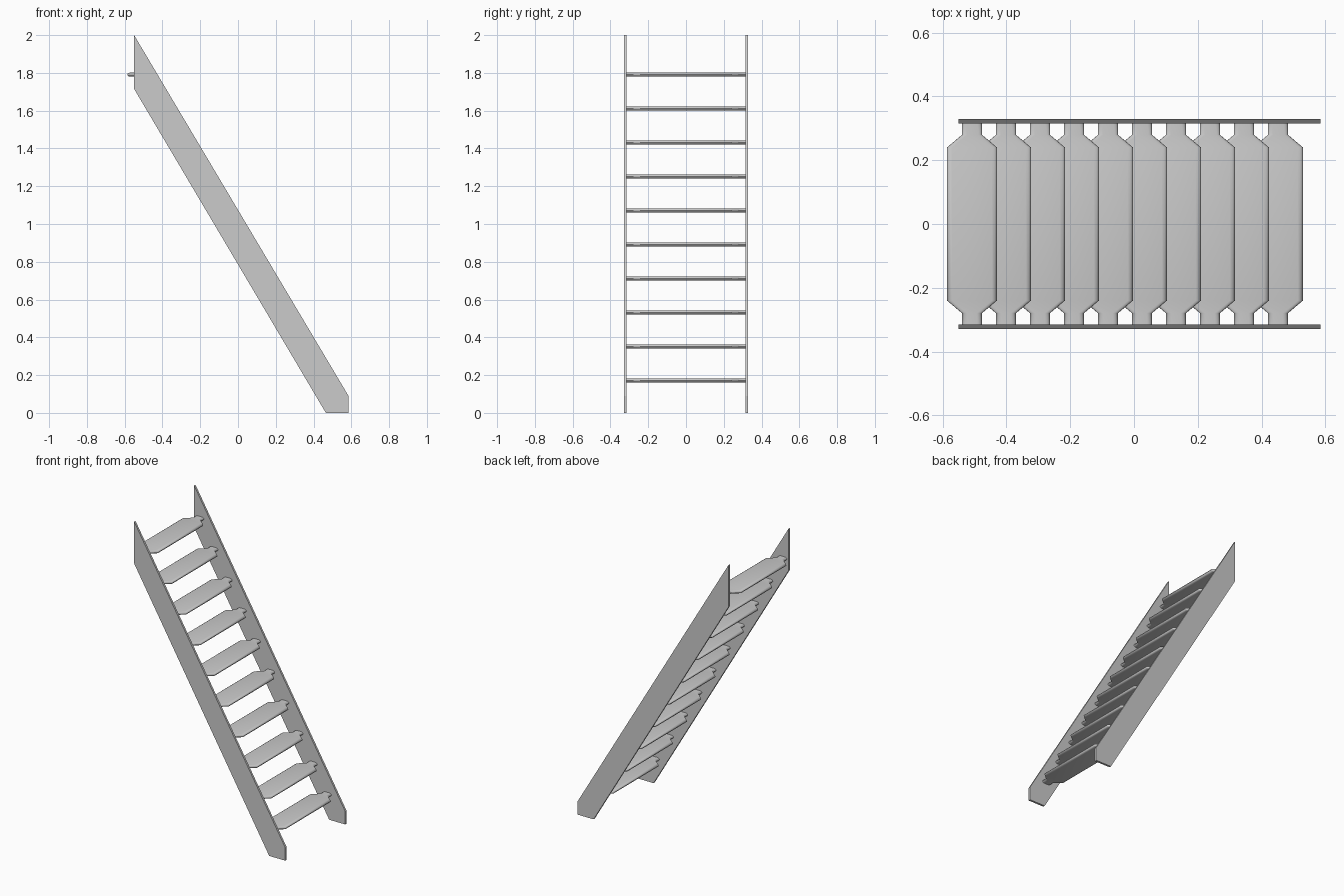
import bpy, bmesh, math

if "Cube" in bpy.data.objects:
    bpy.data.objects.remove(bpy.data.objects["Cube"])


def finish(name, bm, smooth=False):
    bmesh.ops.recalc_face_normals(bm, faces=bm.faces)
    me = bpy.data.meshes.new(name)
    bm.to_mesh(me)
    bm.free()
    ob = bpy.data.objects.new(name, me)
    bpy.context.collection.objects.link(ob)
    if smooth:
        bpy.ops.object.select_all(action='DESELECT')
        ob.select_set(True)
        bpy.context.view_layer.objects.active = ob
        bpy.ops.object.shade_smooth_by_angle(angle=math.radians(35))
    return ob


# Side stringers: sloped plank profile, cut plumb at the top and level at the floor
PROFILE = [(-0.55, 2.0), (-0.55, 1.715), (0.465, 0), (0.585, 0), (0.585, 0.09)]


def stringer(name, y0, y1):
    bm = bmesh.new()
    a = [bm.verts.new((x, y0, z)) for x, z in PROFILE]
    b = [bm.verts.new((x, y1, z)) for x, z in PROFILE]
    bm.faces.new(a)
    bm.faces.new(b)
    for i in range(len(a)):
        j = (i + 1) % len(a)
        bm.faces.new((a[i], a[j], b[j], b[i]))
    return finish(name, bm)


stringer("front_stringer", -0.329, -0.315)
stringer("back_stringer", 0.315, 0.329)


# Treads: rounded-edge slat lofted along y, necked down at both ends
STATIONS = [(-0.32, 0.031), (-0.28, 0.031), (-0.24, 0.0785),
            (0.24, 0.0785), (0.28, 0.031), (0.32, 0.031)]
HALF_T, ROUND, SEG = 0.0105, 0.016, 6


def ring(bm, y, w):
    pts = []
    for side, start in ((1, -90), (-1, 90)):
        for k in range(SEG + 1):
            t = math.radians(start + 180 * k / SEG)
            pts.append((side * (w - ROUND) + ROUND * math.cos(t), y, HALF_T * math.sin(t)))
    return [bm.verts.new(p) for p in pts]


def tread(name, x, z):
    bm = bmesh.new()
    rings = [ring(bm, y, w) for y, w in STATIONS]
    for a, b in zip(rings, rings[1:]):
        for i in range(len(a)):
            j = (i + 1) % len(a)
            bm.faces.new((a[i], a[j], b[j], b[i]))
    bm.faces.new(rings[0])
    bm.faces.new(rings[-1])
    ob = finish(name, bm, True)
    ob.location = (x, 0, z)


for i in range(10):
    tread(f"tread_{i + 1}", 0.4515 - 0.1066 * i, 0.172 + 0.1799 * i)
